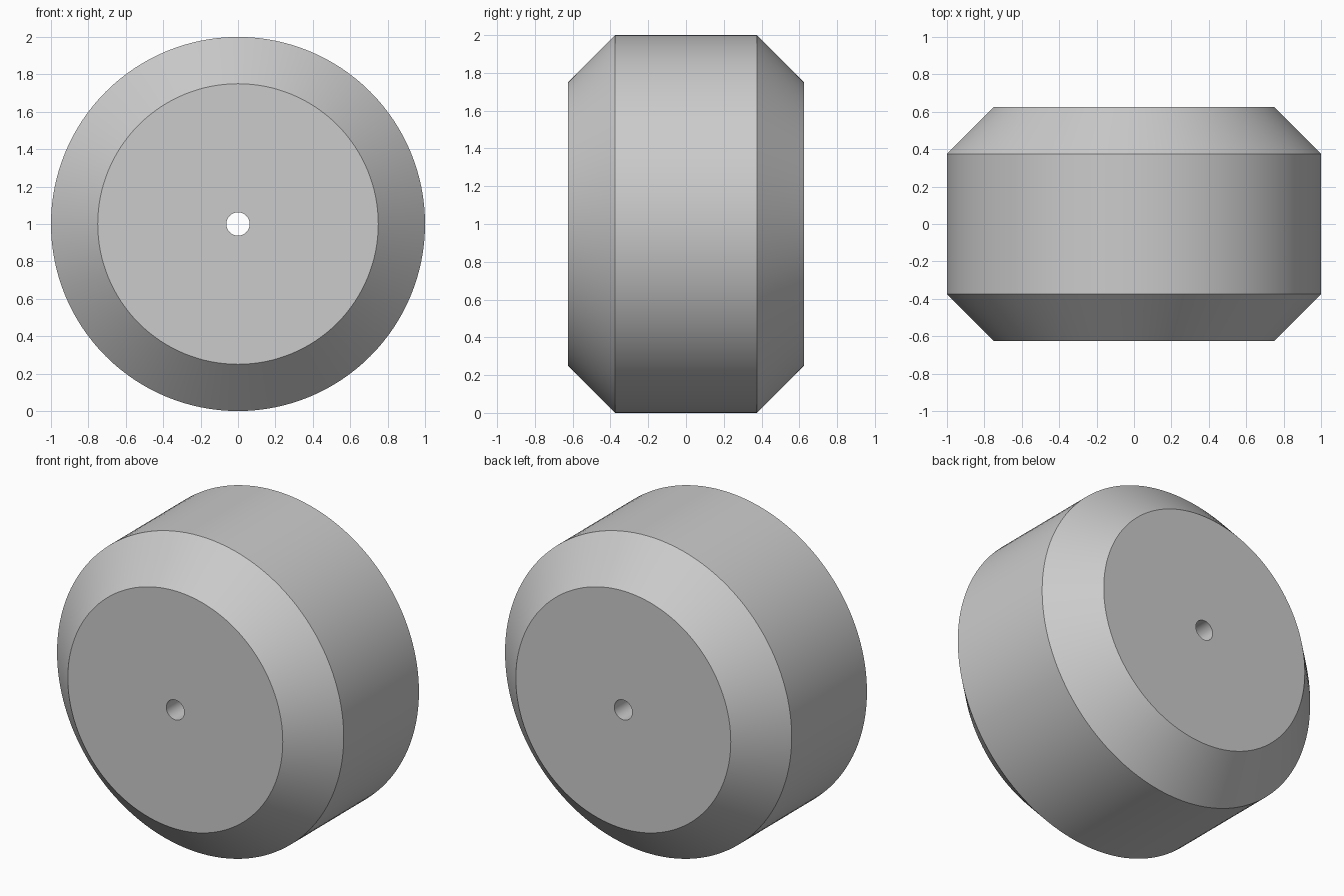
import bpy, bmesh
from math import sin, cos, tau, radians

cube = bpy.data.objects.get("Cube")
if cube:
    bpy.data.objects.remove(cube, do_unlink=True)

# Plain grey material
grey = bpy.data.materials.new("light_grey")
grey.use_nodes = True
colour = (0.6, 0.6, 0.6, 1)
grey.diffuse_color = colour
grey.node_tree.nodes["Principled BSDF"].inputs["Base Color"].default_value = colour

SEGMENTS = 128
RADIUS, FACE_RADIUS, BORE = 1.0, 0.75, 0.0625
HALF_WIDTH, HALF_RIM = 0.625, 0.375

# Closed cross-section (radius, y): bore, side faces, bevels and rim
half = [(BORE, HALF_WIDTH), (FACE_RADIUS, HALF_WIDTH), (RADIUS, HALF_RIM)]
profile = half + [(r, -y) for r, y in reversed(half)]

# Turn the cross-section around the y axis
bm = bmesh.new()
rings = []
for r, y in profile:
    angles = [tau * i / SEGMENTS for i in range(SEGMENTS)]
    rings.append([bm.verts.new((r * cos(a), y, RADIUS + r * sin(a))) for a in angles])
for k, ring in enumerate(rings):
    after = rings[(k + 1) % len(rings)]
    for i in range(SEGMENTS):
        j = (i + 1) % SEGMENTS
        bm.faces.new((ring[i], ring[j], after[j], after[i]))
bmesh.ops.recalc_face_normals(bm, faces=bm.faces)

mesh = bpy.data.meshes.new("wheel")
bm.to_mesh(mesh)
bm.free()
mesh.materials.append(grey)
wheel = bpy.data.objects.new("wheel", mesh)
bpy.context.collection.objects.link(wheel)

# Smooth round surfaces with crisp bevel edges
bpy.ops.object.select_all(action="DESELECT")
wheel.select_set(True)
bpy.context.view_layer.objects.active = wheel
bpy.ops.object.shade_smooth_by_angle(angle=radians(30))
